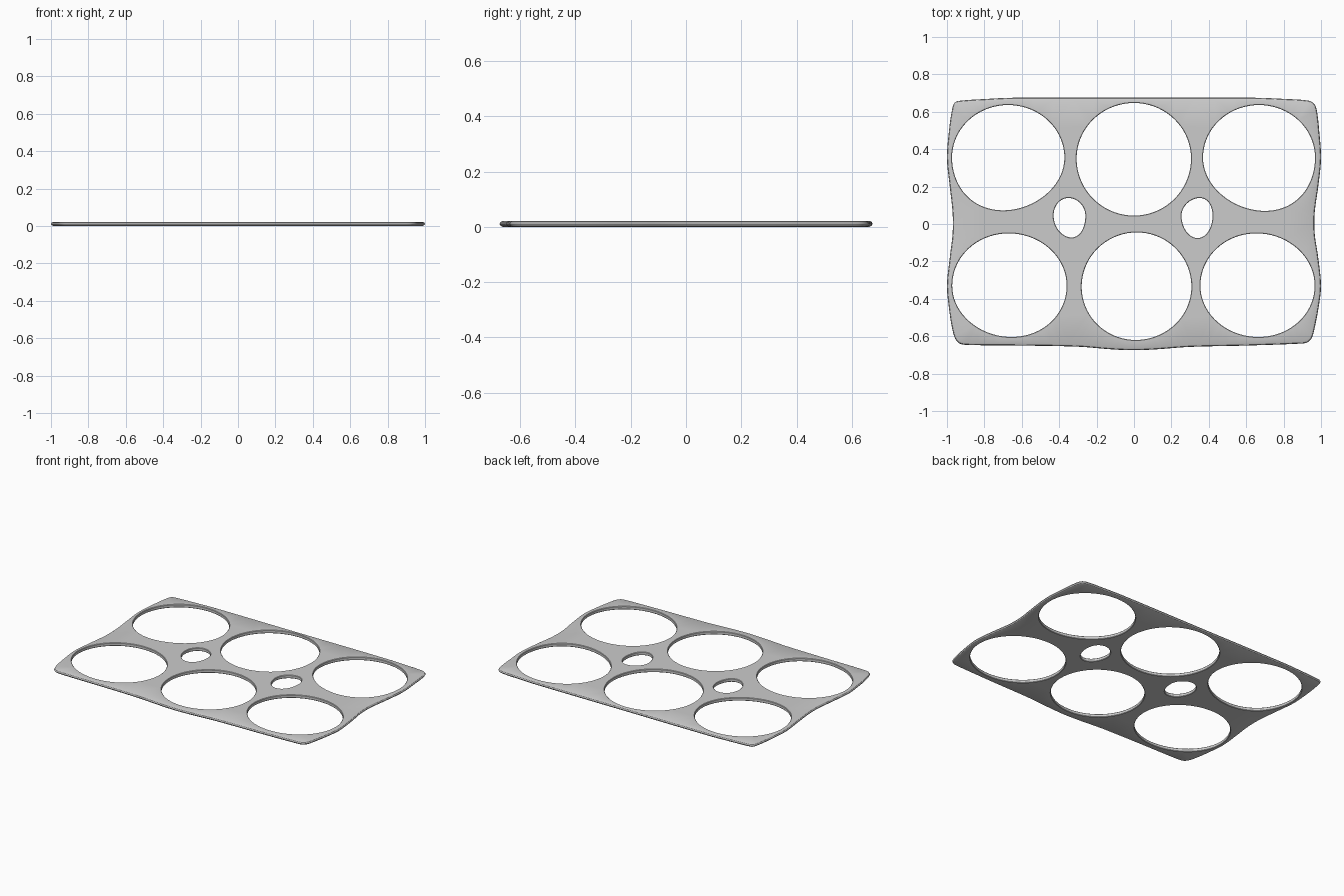
import bpy, bmesh, math
from mathutils import Vector
from mathutils.geometry import interpolate_bezier

if "Cube" in bpy.data.objects:
    bpy.data.objects.remove(bpy.data.objects["Cube"])

HEIGHT = 0.022


def smooth_loop(points, steps=6):
    """Closed smooth curve through the given points."""
    pts = [Vector(p) for p in points]
    n = len(pts)
    tangents = [(pts[(i + 1) % n] - pts[i - 1]).normalized() for i in range(n)]
    loop = []
    for i in range(n):
        a, b = pts[i], pts[(i + 1) % n]
        h = (b - a).length / 3
        seg = interpolate_bezier(a, a + tangents[i] * h, b - tangents[(i + 1) % n] * h, b, steps + 1)
        loop += [Vector((p[0], p[1])) for p in seg[:-1]]
    return loop


def oval(x0, x1, y0, y1, top_x, bottom_x, side_y, n=72):
    """Uneven oval given by its bounds and the places of its extremes."""
    mx, loop = (x0 + x1) / 2, []
    for i in range(n):
        c, s = math.cos(math.tau * i / n), math.sin(math.tau * i / n)
        skew = ((top_x if s > 0 else bottom_x) - mx) * s * s
        x = mx + (x1 - x0) / 2 * c + skew
        y = side_y + (y1 - side_y if s > 0 else side_y - y0) * s
        loop.append(Vector((x, y)))
    return loop


def add_wall(bm, loop, profile, side):
    """Rounded edge wall; returns its bottom and top rim edges."""
    n = len(loop)
    rings = []
    for inset, z in profile:
        ring = []
        for i, p in enumerate(loop):
            t = (loop[(i + 1) % n] - loop[i - 1]).normalized()
            q = p + Vector((-t.y, t.x)) * inset * side
            ring.append(bm.verts.new((q.x, q.y, z)))
        rings.append(ring)
    for a, b in zip(rings, rings[1:]):
        for i in range(n):
            j = (i + 1) % n
            bm.faces.new((a[i], a[j], b[j], b[i]))
    return [[bm.edges.get((r[i], r[(i + 1) % n])) for i in range(n)]
            for r in (rings[0], rings[-1])]


# Wavy outer outline, counter-clockwise
outline = smooth_loop([
    (0, -0.675), (0.12, -0.67), (0.3, -0.657), (0.6, -0.65), (0.88, -0.64), (0.925, -0.634),
    (0.95, -0.61), (0.965, -0.56), (0.988, -0.44), (1.0, -0.33), (0.985, -0.18),
    (0.966, -0.05), (0.966, 0.06), (0.985, 0.2), (1.0, 0.35), (0.99, 0.5),
    (0.977, 0.61), (0.962, 0.644), (0.93, 0.66), (0.8, 0.669), (0.65, 0.675), (0, 0.675),
    (-0.65, 0.675), (-0.8, 0.668), (-0.92, 0.66), (-0.958, 0.65), (-0.973, 0.61),
    (-0.989, 0.5), (-1.0, 0.35), (-0.985, 0.2), (-0.97, 0.06), (-0.97, -0.05),
    (-0.985, -0.18), (-1.0, -0.33), (-0.988, -0.46), (-0.972, -0.56), (-0.955, -0.615),
    (-0.93, -0.64), (-0.88, -0.647), (-0.6, -0.65), (-0.3, -0.656), (-0.12, -0.67)])

# Six large openings and two small finger holes
holes = [
    oval(-0.973, -0.372, 0.073, 0.636, -0.673, -0.70, 0.355),
    oval(-0.307, 0.305, 0.045, 0.647, 0.0, 0.0, 0.35),
    oval(0.369, 0.968, 0.07, 0.636, 0.668, 0.70, 0.355),
    oval(-0.972, -0.36, -0.604, -0.05, -0.67, -0.655, -0.33),
    oval(-0.28, 0.307, -0.62, -0.045, 0.015, 0.01, -0.335),
    oval(0.355, 0.966, -0.604, -0.05, 0.655, 0.665, -0.33),
    oval(-0.43, -0.26, -0.072, 0.139, -0.35, -0.335, 0.045, 40),
    oval(0.254, 0.42, -0.075, 0.139, 0.35, 0.34, 0.045, 40),
]

# Edge profiles: softly rounded outside, nearly square inside
outer = [(0.012, 0), (0.004, 0.004), (0, 0.011), (0.004, 0.018), (0.012, HEIGHT)]
inner = [(0.003, 0), (0, 0.003), (0, HEIGHT - 0.003), (0.003, HEIGHT)]

bm = bmesh.new()
low, high = add_wall(bm, outline, outer, 1)
for hole in holes:
    lo, hi = add_wall(bm, hole, inner, -1)
    low += lo
    high += hi

# Flat bottom and top faces
for rim, nz in ((low, -1), (high, 1)):
    bmesh.ops.triangle_fill(bm, edges=rim, use_beauty=True, normal=(0, 0, nz))
bmesh.ops.recalc_face_normals(bm, faces=bm.faces)

mesh = bpy.data.meshes.new("holder_plate")
bm.to_mesh(mesh)
bm.free()
plate = bpy.data.objects.new("holder_plate", mesh)
bpy.context.collection.objects.link(plate)
bpy.context.view_layer.objects.active = plate
plate.select_set(True)
bpy.ops.object.shade_smooth_by_angle(angle=math.radians(30))
